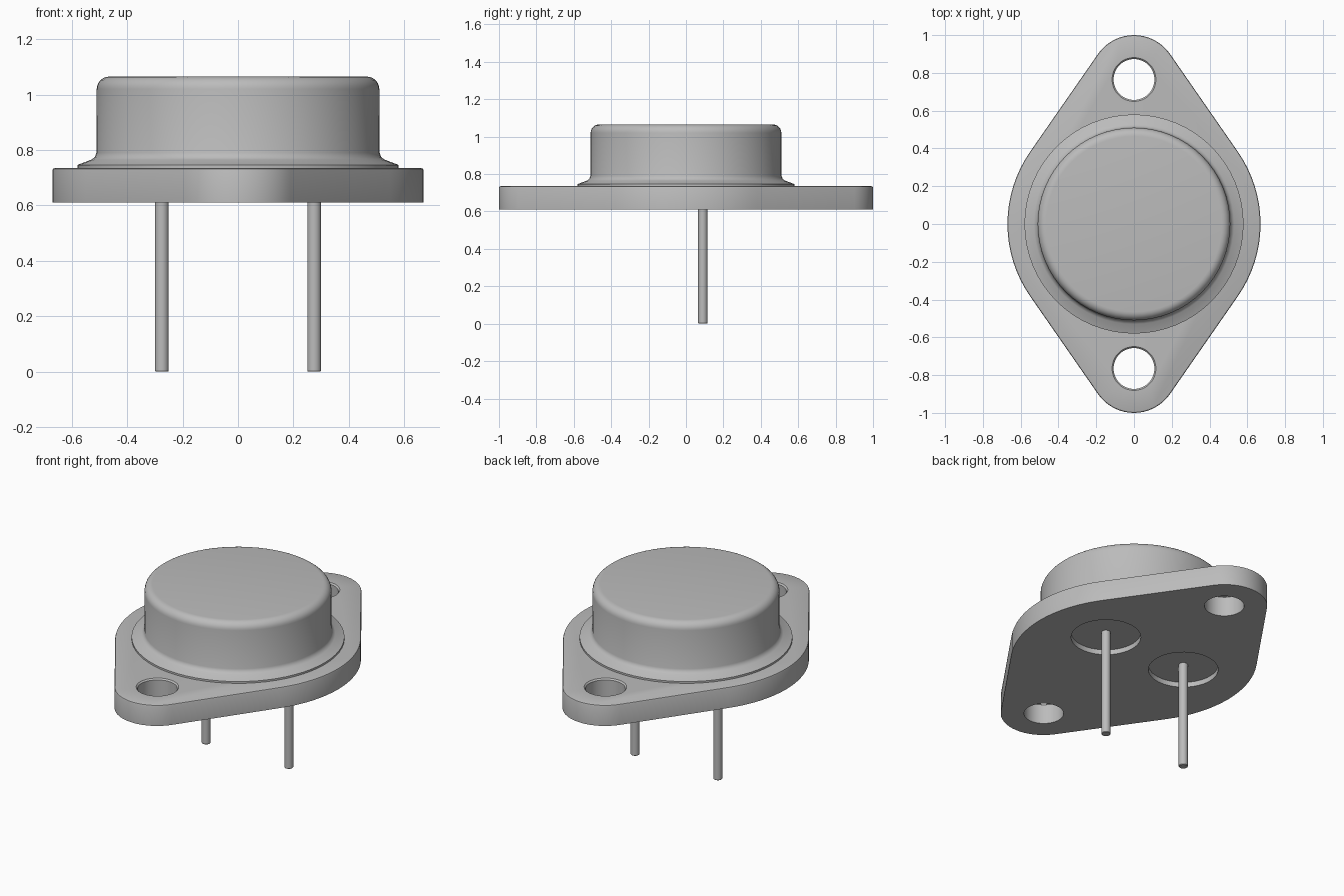
import bpy, bmesh
from math import sin, cos, pi, asin, radians

default = bpy.data.objects.get("Cube")
if default:
    bpy.data.objects.remove(default)

# Single bare-metal colour
metal = bpy.data.materials.new("grey metal")
metal.use_nodes = True
GREY = (0.5, 0.5, 0.5, 1)
metal.diffuse_color = GREY
metal.node_tree.nodes["Principled BSDF"].inputs["Base Color"].default_value = GREY

BOTTOM, TOP = 0.61, 0.735
HOLE_Y, PIN_X, PIN_Y = 0.765, 0.275, 0.09


def finish(bm, name):
    bmesh.ops.recalc_face_normals(bm, faces=bm.faces)
    mesh = bpy.data.meshes.new(name)
    bm.to_mesh(mesh)
    bm.free()
    obj = bpy.data.objects.new(name, mesh)
    mesh.materials.append(metal)
    bpy.context.collection.objects.link(obj)
    return obj


def smooth(obj):
    bpy.ops.object.select_all(action='DESELECT')
    obj.select_set(True)
    bpy.context.view_layer.objects.active = obj
    bpy.ops.object.shade_smooth_by_angle(angle=radians(35))


def lathe(name, profile, x=0, y=0, steps=48):
    """Revolve (radius, z) points into a closed solid."""
    bm = bmesh.new()
    rings = [[bm.verts.new((x + r * cos(2 * pi * i / steps),
                            y + r * sin(2 * pi * i / steps), z))
              for i in range(steps)] for r, z in profile]
    for low, high in zip(rings, rings[1:]):
        for i in range(steps):
            j = (i + 1) % steps
            bm.faces.new((low[i], low[j], high[j], high[i]))
    bm.faces.new(rings[0])
    bm.faces.new(rings[-1])
    return finish(bm, name)


# Flange outline: a large centre arc joined by tangents to two end arcs
R, r, end_y = 0.67, 0.232, 0.768
tilt = asin((R - r) / end_y)


def arc(cy, radius, start, stop, steps):
    return [(radius * cos(start + (stop - start) * i / steps),
             cy + radius * sin(start + (stop - start) * i / steps))
            for i in range(steps + 1)]


outline = (arc(0, R, -tilt, tilt, 16) + arc(end_y, r, tilt, pi - tilt, 16)
           + arc(0, R, pi - tilt, pi + tilt, 16)
           + arc(-end_y, r, pi + tilt, 2 * pi - tilt, 16))
bm = bmesh.new()
base = bm.faces.new([bm.verts.new((x, y, BOTTOM)) for x, y in outline])
ext = bmesh.ops.extrude_face_region(bm, geom=[base])
for v in ext["geom"]:
    if isinstance(v, bmesh.types.BMVert):
        v.co.z = TOP
rim = [e for e in bm.edges if all(v.co.z > TOP - 0.01 for v in e.verts)]
bmesh.ops.bevel(bm, geom=rim, offset=0.009, segments=2, profile=0.5, affect='EDGES')
flange = finish(bm, "mounting_flange")

# Screw holes through the flange and round recesses beneath it for the pins
cutters = [lathe("hole_cutter", [(0.108, BOTTOM - 0.1), (0.108, TOP - 0.008),
                                 (0.116, TOP), (0.116, TOP + 0.1)], 0, s * HOLE_Y)
           for s in (-1, 1)]
cutters += [lathe("recess_cutter", [(0.19, BOTTOM - 0.1), (0.19, BOTTOM + 0.03)],
                  s * PIN_X, PIN_Y) for s in (-1, 1)]
for cutter in cutters:
    mod = flange.modifiers.new("cut", 'BOOLEAN')
    mod.operation = 'DIFFERENCE'
    mod.solver = 'EXACT'
    mod.object = cutter
    bpy.ops.object.select_all(action='DESELECT')
    flange.select_set(True)
    bpy.context.view_layer.objects.active = flange
    bpy.ops.object.modifier_apply(modifier=mod.name)
    bpy.data.objects.remove(cutter)
smooth(flange)

# Domed can with flared brim and rounded shoulder
shoulder = [(0.465 + 0.045 * cos(a * pi / 12), 1.02 + 0.045 * sin(a * pi / 12))
            for a in range(7)]
can = lathe("can_cap", [(0.58, TOP - 0.005), (0.58, 0.746), (0.53, 0.765),
                        (0.517, 0.774), (0.511, 0.79)] + shoulder, steps=64)
smooth(can)

# Two lead pins
for side, s in (("left", 1), ("right", -1)):
    pin = lathe(side + "_pin", [(0.022, 0), (0.025, 0.003), (0.025, BOTTOM + 0.04)],
                s * PIN_X, PIN_Y, steps=24)
    smooth(pin)
